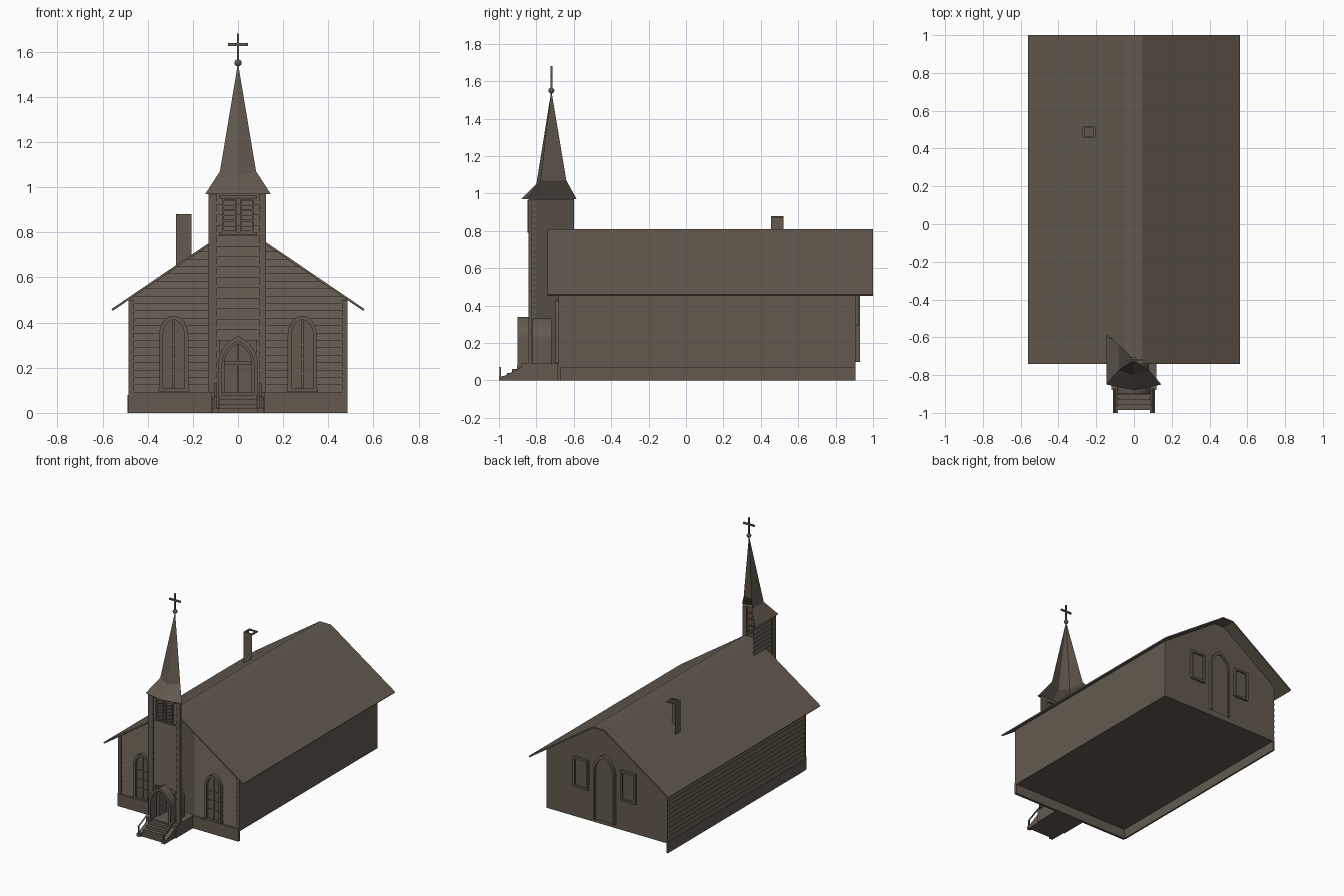
import bpy, bmesh, math
from mathutils import Vector

cube = bpy.data.objects.get("Cube")
if cube:
    bpy.data.objects.remove(cube, do_unlink=True)

paint = bpy.data.materials.new("weathered_brown")
paint.use_nodes = True
COLOUR = (0.125, 0.102, 0.078, 1)
paint.diffuse_color = COLOUR
paint.node_tree.nodes["Principled BSDF"].inputs["Base Color"].default_value = COLOUR


def add(name, verts, faces):
    me = bpy.data.meshes.new(name)
    me.from_pydata(verts, [], faces)
    me.materials.append(paint)
    ob = bpy.data.objects.new(name, me)
    bpy.context.collection.objects.link(ob)
    return ob


def box(name, x0, x1, y0, y1, z0, z1):
    v = [(x, y, z) for z in (z0, z1) for y in (y0, y1) for x in (x0, x1)]
    f = [(0, 2, 3, 1), (4, 5, 7, 6), (0, 1, 5, 4), (2, 6, 7, 3), (0, 4, 6, 2), (1, 3, 7, 5)]
    return add(name, v, f)


def sheet(name, *quads):
    """Open faces, each given as its corner points."""
    verts, faces = [], []
    for q in quads:
        faces.append(range(len(verts), len(verts) + len(q)))
        verts += q
    return add(name, verts, [tuple(f) for f in faces])


def arch(w, z0, spring, top, k, n=8):
    """Outline of an arch: k 1 is pointed, 0.5 is round."""
    side = [(w, z0)]
    for i in range(n + 1):
        t = math.sin(i / n * math.pi / 2)
        side.append((w * max(0, 1 - t * t) ** k, spring + (top - spring) * t))
    return side + [(-x, z) for x, z in side[-2::-1]]


def arch_panel(name, cx, y, outline):
    return sheet(name, [(cx + x, y, z) for x, z in outline])


def arch_frame(name, cx, y0, y1, outer, inner):
    n = len(outer)
    loops = [(outer, y0), (outer, y1), (inner, y1), (inner, y0)]
    v = [(cx + x, y, z) for lp, y in loops for x, z in lp]
    f = []
    for j in range(4):
        k = (j + 1) % 4
        f += [(j * n + i, j * n + i + 1, k * n + i + 1, k * n + i) for i in range(n - 1)]
    return add(name, v, f)


def siding(name, spans, z0, z1, pitch, place, lip=0.008):
    """Lapped boards: each row leans out at its lower edge."""
    quads = []
    rows = round((z1 - z0) / pitch)
    for r in range(rows):
        a, b = z0 + (z1 - z0) * r / rows, z0 + (z1 - z0) * (r + 1) / rows
        for (l0, r0), (l1, r1) in zip(spans(a), spans(b)):
            p, q = place(l0, lip, a), place(r0, lip, a)
            quads.append([p, q, place(r1, 0, b), place(l1, 0, b)])
            quads.append([place(l0, 0, a), place(r0, 0, a), q, p])
    return sheet(name, *quads)


FRONT, BACK, HALF = -0.67, 0.905, 0.485
EAVE, RIDGE, RW = 0.46, 0.81, 0.045


def roof_x(z):
    return 0.56 - (z - EAVE) * (0.56 - RW) / (RIDGE - EAVE)


# Gable ends, side walls and raised floor
for name, y in (("front_wall", FRONT), ("back_wall", BACK)):
    sheet(name, [(-HALF, y, 0.07), (HALF, y, 0.07), (HALF, y, 0.505), (RW, y, 0.8),
                 (-RW, y, 0.8), (-HALF, y, 0.505)])
for name, x in (("left_wall", HALF), ("right_wall", 0.008 - HALF)):
    sheet(name, [(x, FRONT, 0.07), (x, BACK, 0.07), (x, BACK, 0.51), (x, FRONT, 0.51)])
sheet("floor", [(-HALF, FRONT, 0.07), (HALF, FRONT, 0.07), (HALF, BACK, 0.07), (-HALF, BACK, 0.07)])

# Foundation boards on the two finished sides
box("front_foundation", -HALF, HALF, FRONT - 0.018, FRONT, 0, 0.09)
box("right_foundation", -HALF - 0.004, -HALF + 0.008, FRONT, BACK, 0, 0.08)


# Lapped boards on the front and right walls
def front_spans(z):
    e = max(0.12, min(0.46, roof_x(z) - 0.01))
    return [(-e, -0.12), (0.12, e)]


siding("front_siding", front_spans, 0.09, 0.745, 0.032, lambda u, d, z: (u, FRONT - d, z))
siding("right_siding", lambda z: [(FRONT, BACK)], 0.08, 0.5, 0.032,
       lambda u, d, z: (0.008 - HALF - d, u, z))
for s in (-1, 1):
    a, b = sorted((s * 0.46, s * HALF))
    box("corner_board", a, b, FRONT - 0.012, FRONT, 0.09, 0.5)

# Roof with a narrow flat ridge
profile = [(-0.56, EAVE), (-RW, RIDGE), (RW, RIDGE), (0.56, EAVE)]
v = [(x, y, z) for y in (-0.74, 1.0) for x, z in profile]
roof = add("roof", v, [(i, i + 1, i + 5, i + 4) for i in range(3)])
mod = roof.modifiers.new("thickness", "SOLIDIFY")
mod.thickness, mod.offset = 0.01, -1
bpy.context.view_layer.objects.active = roof
bm = bmesh.new()
bm.from_mesh(roof.data)
bmesh.ops.recalc_face_normals(bm, faces=bm.faces)
if sum(f.normal.z for f in bm.faces) < 0:
    bmesh.ops.reverse_faces(bm, faces=bm.faces)
bm.to_mesh(roof.data)
bm.free()

# Chimney: two faces and an open rim
cx0, cx1, cy0, cy1 = -0.275, -0.205, 0.455, 0.52
sheet("chimney", [(cx0, cy0, 0.62), (cx1, cy0, 0.62), (cx1, cy0, 0.88), (cx0, cy0, 0.88)],
      [(cx0, cy0, 0.6), (cx0, cy1, 0.6), (cx0, cy1, 0.88), (cx0, cy0, 0.88)])
for a, b, c, d in ((cx0, cx1, cy0, cy0 + 0.012), (cx0, cx1, cy1 - 0.012, cy1),
                   (cx0, cx0 + 0.012, cy0, cy1), (cx1 - 0.012, cx1, cy0, cy1)):
    box("chimney_rim", a, b, c, d, 0.872, 0.88)

# Bell tower: front and right faces
TF, TB, TW = -0.83, -0.6, 0.125


def tower_spans(z):
    return [(-0.1, -0.08), (0.08, 0.1)] if z < 0.33 else [(-0.1, 0), (0, 0.1)]


siding("tower_front_low", tower_spans, 0.09, 0.32, 0.045, lambda u, d, z: (u, TF - d, z))
siding("tower_front_high", lambda z: [(-0.1, 0.1)], 0.32, 0.97, 0.045,
       lambda u, d, z: (u, TF - d, z))
siding("tower_right_siding", lambda z: [(TF, TB)], 0.09, 0.97, 0.03,
       lambda u, d, z: (0.008 - TW - d, u, z))
for s in (-1, 1):
    a, b = sorted((s * 0.092, s * TW))
    box("tower_corner_board", a, b, TF - 0.012, TF + 0.006, 0.09, 0.97)
box("tower_side_board", -TW - 0.006, -TW + 0.004, TF - 0.012, TF + 0.025, 0.09, 0.97)

# Belfry louvres
for s in (-1, 1):
    c = s * 0.038
    for x in (c - 0.03, c + 0.024):
        box("louvre_stile", x, x + 0.007, TF - 0.018, TF, 0.8, 0.95)
    for i in range(7):
        z = 0.802 + i * 0.023
        box("louvre_slat", c - 0.028, c + 0.028, TF - 0.014, TF, z, z + 0.008)
box("louvre_head", -0.085, 0.085, TF - 0.018, TF, 0.95, 0.965)
box("louvre_sill", -0.085, 0.085, TF - 0.018, TF, 0.79, 0.8)

# Spire: flared skirt, folded front and right face
SY = -0.72
skirt = [(0.145, -0.85, 0.97), (0, -0.88, 0.97), (-0.145, -0.85, 0.97), (-0.145, -0.585, 0.97)]
waist = [(0.08, -0.775, 1.07), (0, -0.80, 1.05), (-0.08, -0.775, 1.07), (-0.08, -0.64, 1.07)]
tip = (0, SY, 1.55)
sheet("spire", *[[skirt[i], skirt[i + 1], waist[i + 1], waist[i]] for i in range(3)],
      *[[waist[i], waist[i + 1], tip] for i in range(3)])
sheet("skirt_soffit", [skirt[0], skirt[1], skirt[2], (-TW, TF, 0.97), (TW, TF, 0.97)],
      [skirt[2], skirt[3], (-TW, TB, 0.97), (-TW, TF, 0.97)])

# Finial ball and cross
bm = bmesh.new()
bmesh.ops.create_uvsphere(bm, u_segments=12, v_segments=8, radius=0.016)
bmesh.ops.translate(bm, verts=bm.verts, vec=Vector((0, SY, 1.55)))
ball = add("finial_ball", [], [])
bm.to_mesh(ball.data)
bm.free()
ball.data.polygons.foreach_set("use_smooth", [True] * len(ball.data.polygons))
box("cross_post", -0.005, 0.005, SY - 0.005, SY + 0.005, 1.55, 1.68)
box("cross_arm", -0.045, 0.045, SY - 0.005, SY + 0.005, 1.625, 1.637)

# Arched front windows
for s in (-1, 1):
    c = s * 0.285
    arch_panel("window_pane", c, FRONT - 0.011, arch(0.055, 0.105, 0.34, 0.42, 0.5))
    arch_frame("window_frame", c, FRONT - 0.028, FRONT, arch(0.065, 0.1, 0.34, 0.43, 0.5),
               arch(0.048, 0.1, 0.34, 0.412, 0.5))
    box("window_sill", c - 0.07, c + 0.07, FRONT - 0.03, FRONT, 0.095, 0.108)
    box("window_mullion", c - 0.004, c + 0.004, FRONT - 0.018, FRONT, 0.1, 0.41)
    for z in (0.17, 0.235, 0.3):
        box("window_bar", c - 0.05, c + 0.05, FRONT - 0.016, FRONT, z, z + 0.006)

# Doorway: pointed surround, recess and door
arch_frame("door_surround", 0, -0.9, TF, arch(0.088, 0.08, 0.22, 0.34, 0.8),
           arch(0.07, 0.08, 0.22, 0.318, 0.8))
arch_frame("door_inner_frame", 0, -0.82, -0.72, arch(0.08, 0.08, 0.22, 0.33, 0.8),
           arch(0.06, 0.08, 0.22, 0.305, 0.8))
arch_panel("door", 0, -0.735, arch(0.07, 0.08, 0.22, 0.32, 0.8))
box("door_meeting_stile", -0.005, 0.005, -0.75, -0.735, 0.09, 0.3)
box("door_rail", -0.06, 0.06, -0.75, -0.735, 0.215, 0.227)

# Porch base, steps and railings
box("porch_base", -0.12, 0.12, -0.88, FRONT, 0, 0.09)
for i in range(4):
    z = 0.02 * (i + 1)
    box("step", -0.085, 0.085, -0.985 + 0.027 * i, -0.88, z - 0.02, z)
for s in (-1, 1):
    a, b = sorted((s * 0.085, s * 0.112))
    side = [(-1, 0), (-0.88, 0), (-0.88, 0.07), (-0.9, 0.06), (-0.97, 0.025), (-1, 0.02)]
    n = len(side)
    add("step_stringer", [(x, y, z) for x in (a, b) for y, z in side],
        [tuple(range(n)), tuple(range(n, 2 * n))]
        + [(i, (i + 1) % n, n + (i + 1) % n, n + i) for i in range(n)])
    m = s * 0.1
    sheet("step_rail", [(m - 0.006, -1, 0.07), (m + 0.006, -1, 0.07),
                        (m + 0.006, -0.87, 0.13), (m - 0.006, -0.87, 0.13)])
    box("rail_post", m - 0.004, m + 0.004, -0.998, -0.99, 0.02, 0.073)

# Brickwork on the back gable
bricks = []
for r in range(32):
    z = 0.085 + r * 0.022
    edge = min(HALF, roof_x(z + 0.02) - 0.02)
    x = -edge + (r % 2) * 0.025
    while x + 0.046 < edge:
        bricks.append([(x, BACK + 0.004, z), (x + 0.046, BACK + 0.004, z),
                       (x + 0.046, BACK + 0.004, z + 0.019), (x, BACK + 0.004, z + 0.019)])
        x += 0.05
sheet("back_bricks", *bricks)

# Back door and windows
arch_panel("back_door", 0.01, BACK + 0.012, arch(0.075, 0.1, 0.46, 0.57, 0.8))
arch_frame("back_door_frame", 0.01, BACK, BACK + 0.025, arch(0.085, 0.1, 0.46, 0.585, 0.8),
           arch(0.07, 0.1, 0.46, 0.56, 0.8))
for c in (-0.18, 0.2):
    box("back_window_pane", c - 0.05, c + 0.05, BACK, BACK + 0.008, 0.3, 0.5)
    for a, b, z0, z1 in ((-0.06, -0.045, 0.29, 0.51), (0.045, 0.06, 0.29, 0.51),
                         (-0.06, 0.06, 0.29, 0.305), (-0.06, 0.06, 0.495, 0.51)):
        box("back_window_frame", c + a, c + b, BACK, BACK + 0.02, z0, z1)
